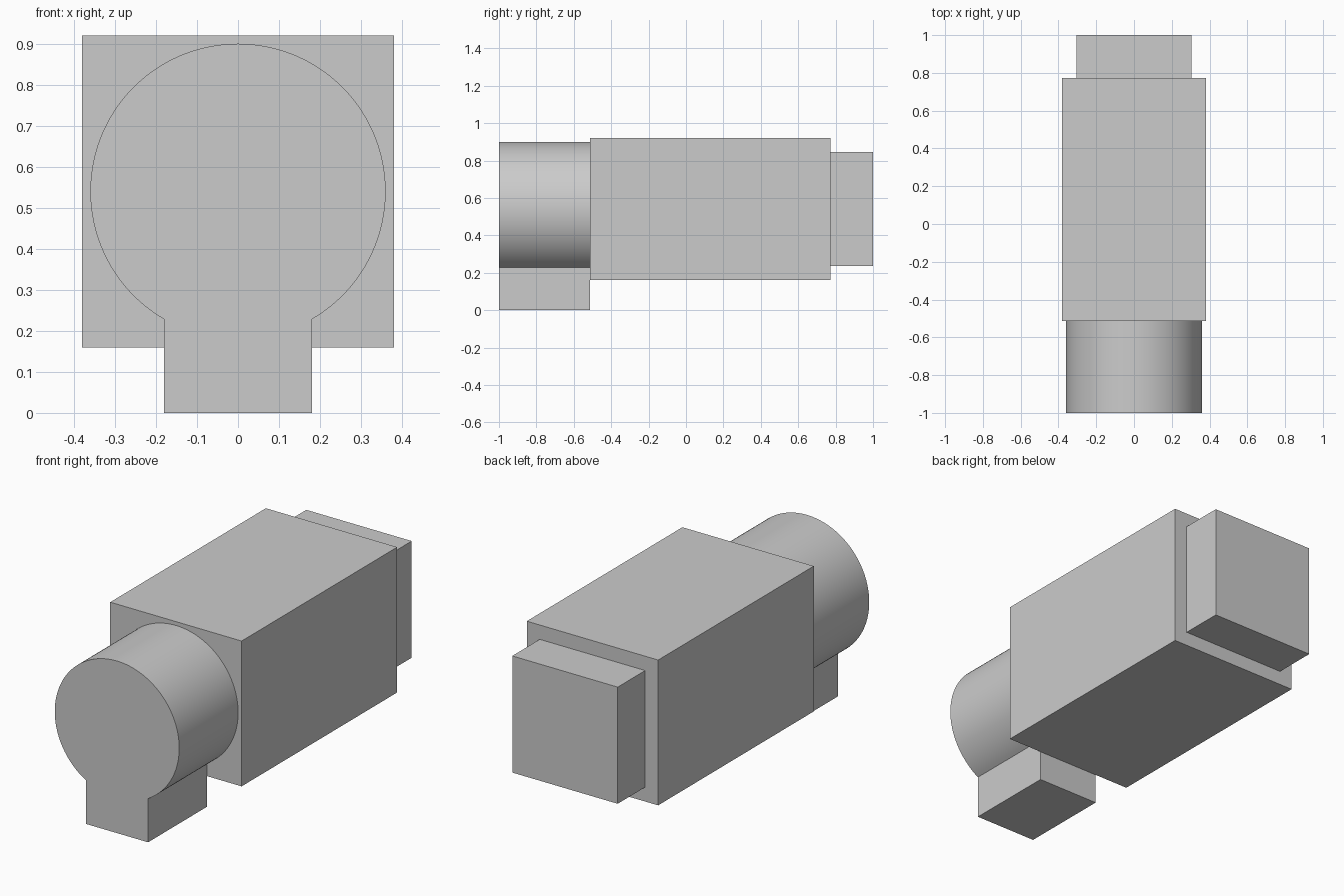
import bpy
import bmesh
from math import cos, sin, radians

cube = bpy.data.objects.get("Cube")
if cube:
    bpy.data.objects.remove(cube, do_unlink=True)

grey = bpy.data.materials.new("light_grey")
grey.use_nodes = True
colour = (0.6, 0.6, 0.6, 1)
grey.diffuse_color = colour
grey.node_tree.nodes["Principled BSDF"].inputs["Base Color"].default_value = colour

AXIS_Z = 0.54
RADIUS = 0.36
FRONT, BODY_FRONT, BODY_BACK, BACK = -1, -0.513, 0.773, 1


def extrude_profile(name, profile, y0, y1):
    """Solid made by sweeping an (x, z) outline along y."""
    bm = bmesh.new()
    face = bm.faces.new([bm.verts.new((x, y0, z)) for x, z in profile])
    swept = bmesh.ops.extrude_face_region(bm, geom=[face], use_keep_orig=True)
    verts = [v for v in swept["geom"] if isinstance(v, bmesh.types.BMVert)]
    bmesh.ops.translate(bm, verts=verts, vec=(0, y1 - y0, 0))
    bmesh.ops.recalc_face_normals(bm, faces=bm.faces)
    mesh = bpy.data.meshes.new(name)
    bm.to_mesh(mesh)
    bm.free()
    mesh.materials.append(grey)
    obj = bpy.data.objects.new(name, mesh)
    bpy.context.collection.objects.link(obj)
    return obj


def square(half):
    return [(-half, AXIS_Z - half), (half, AXIS_Z - half),
            (half, AXIS_Z + half), (-half, AXIS_Z + half)]


# Main body and stepped rear block
extrude_profile("main_body", square(0.38), BODY_FRONT, BODY_BACK)
extrude_profile("rear_block", square(0.305), BODY_BACK, BACK)

# Round front barrel that runs into a square foot
STEPS = 100
angles = [radians(-60 + 300 * i / STEPS) for i in range(STEPS + 1)]
keyhole = [(RADIUS * cos(a), AXIS_Z + RADIUS * sin(a)) for a in angles]
keyhole += [(-RADIUS / 2, 0), (RADIUS / 2, 0)]
barrel = extrude_profile("front_barrel_and_foot", keyhole, FRONT, BODY_FRONT)

bpy.ops.object.select_all(action="DESELECT")
barrel.select_set(True)
bpy.context.view_layer.objects.active = barrel
bpy.ops.object.shade_smooth_by_angle(angle=radians(25))
